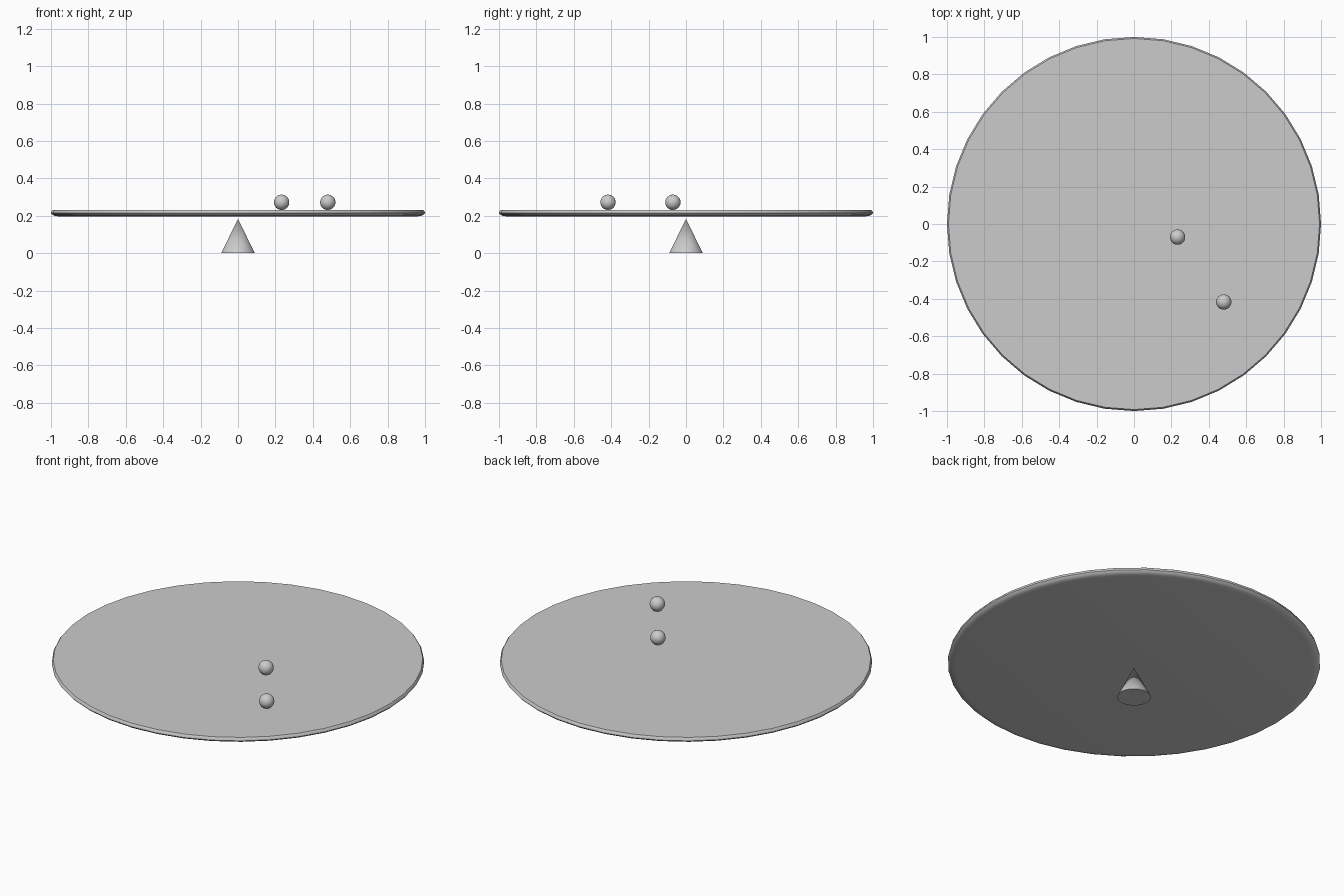
import bpy, bmesh
from math import cos, sin, pi, radians

if "Cube" in bpy.data.objects:
    bpy.data.objects.remove(bpy.data.objects["Cube"])

def smooth(ob, angle):
    bpy.ops.object.select_all(action='DESELECT')
    ob.select_set(True)
    bpy.context.view_layer.objects.active = ob
    bpy.ops.object.shade_smooth_by_angle(angle=radians(angle))

def lathe(name, profile, sides):
    """Closed solid from (radius, z) rings, bottom to top, with flat caps."""
    bm = bmesh.new()
    rings = [[bm.verts.new((r * cos(2 * pi * i / sides), r * sin(2 * pi * i / sides), z))
              for i in range(sides)] for r, z in profile]
    for a, b in zip(rings, rings[1:]):
        for i in range(sides):
            j = (i + 1) % sides
            bm.faces.new((a[i], a[j], b[j], b[i]))
    bm.faces.new(rings[0][::-1])
    bm.faces.new(rings[-1])
    mesh = bpy.data.meshes.new(name)
    bm.to_mesh(mesh)
    bm.free()
    ob = bpy.data.objects.new(name, mesh)
    bpy.context.collection.objects.link(ob)
    return ob

# Round board with a soft lower rim
board = lathe("balance_board", [(0.955, 0.196), (0.978, 0.199), (0.992, 0.205),
                                (1.0, 0.214), (0.998, 0.223), (0.992, 0.231)], 40)
smooth(board, 40)

# Pivot cone, its tip just below the board
bpy.ops.mesh.primitive_cone_add(vertices=32, radius1=0.09, radius2=0, depth=0.183,
                                location=(0, 0, 0.0915))
pivot = bpy.context.object
pivot.name = "pivot_cone"
smooth(pivot, 30)

# Two balls resting on the board
for n, (x, y) in enumerate([(0.233, -0.07), (0.48, -0.417)], 1):
    bpy.ops.mesh.primitive_uv_sphere_add(segments=32, ring_count=16, radius=0.041,
                                         location=(x, y, 0.272))
    ball = bpy.context.object
    ball.name = f"ball_{n}"
    smooth(ball, 30)
